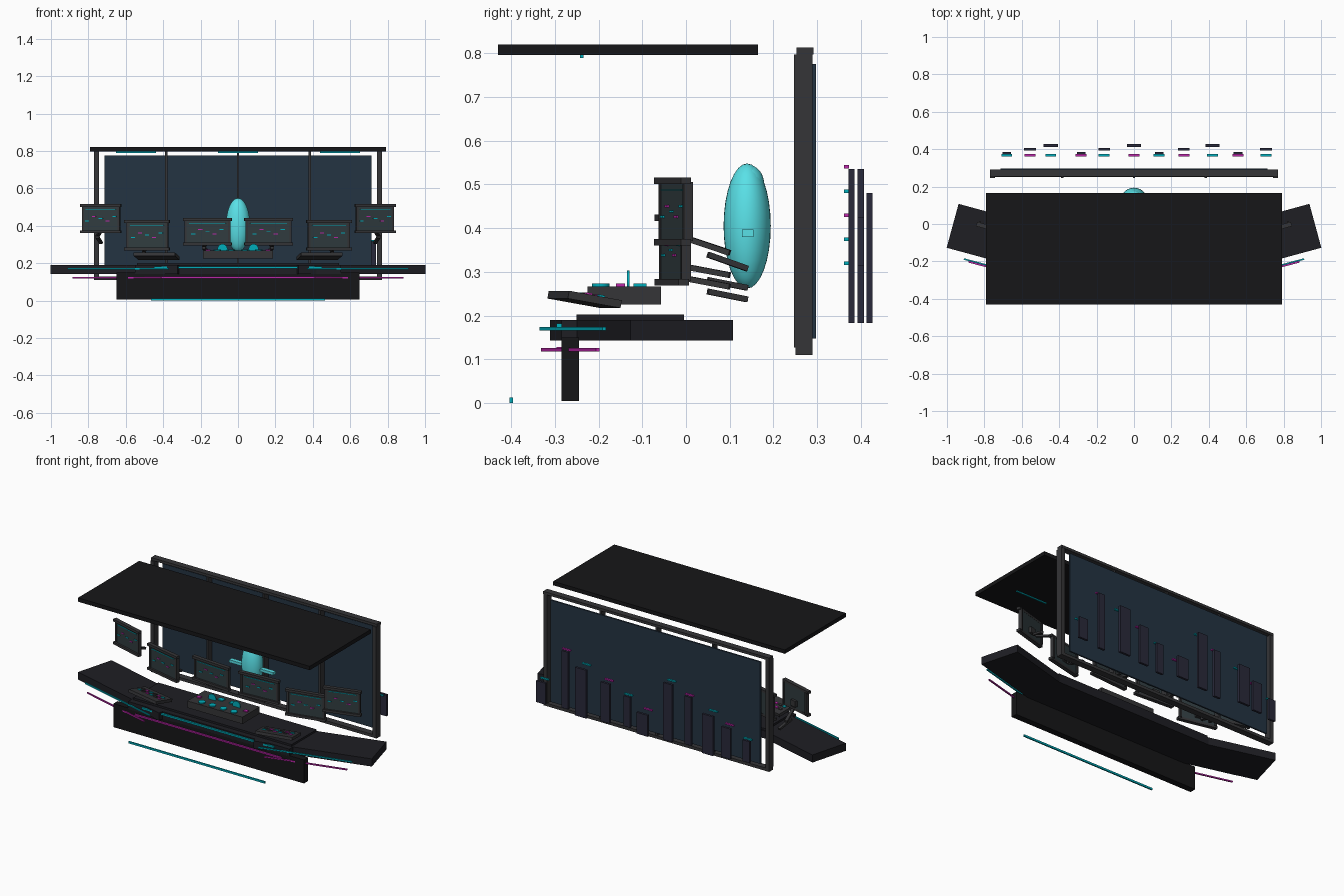
import bpy, math
from mathutils import Matrix, Vector, Euler

if "Cube" in bpy.data.objects:
    bpy.data.objects.remove(bpy.data.objects["Cube"])


def material(name, rgb):
    m = bpy.data.materials.new(name)
    m.diffuse_color = (*rgb, 1)
    m.use_nodes = True
    m.node_tree.nodes["Principled BSDF"].inputs["Base Color"].default_value = m.diffuse_color
    return m


BLACK = material("black", (0.008, 0.008, 0.009))
DESK = material("desk_dark", (0.013, 0.013, 0.017))
METAL = material("dark_metal", (0.035, 0.035, 0.038))
GLASS = material("night_glass", (0.017, 0.033, 0.055))
TOWER = material("tower", (0.022, 0.022, 0.042))
CYAN = material("cyan_glow", (0.0, 0.42, 0.5))
PINK = material("magenta_glow", (0.5, 0.02, 0.4))
HOLO = material("hologram", (0.1, 0.75, 0.8))
SCREEN = material("screen", (0.03, 0.045, 0.05))
IDENT = Matrix.Identity(4)


def finish(name, mat, matrix):
    o = bpy.context.object
    o.name = name
    o.data.transform(matrix)
    o.data.materials.append(mat)
    return o


def box(name, size, loc, mat, base=IDENT, rot=(0, 0, 0)):
    bpy.ops.mesh.primitive_cube_add(size=1)
    m = base @ Matrix.Translation(loc) @ Euler(rot).to_matrix().to_4x4()
    return finish(name, mat, m @ Matrix.Diagonal((*size, 1)))


def span(name, x, y, z, mat):
    """Box given by its limits on each axis."""
    lims = (x, y, z)
    return box(name, [b - a for a, b in lims], [(a + b) / 2 for a, b in lims], mat)


def disc(name, r, h, loc, mat, rot=(0, 0, 0), base=IDENT):
    bpy.ops.mesh.primitive_cylinder_add(radius=r, depth=h, vertices=24)
    finish(name, mat, base @ Matrix.Translation(loc) @ Euler(rot).to_matrix().to_4x4())
    bpy.ops.object.shade_smooth_by_angle()


def ellipsoid(name, radii, loc, mat):
    bpy.ops.mesh.primitive_uv_sphere_add(radius=1, segments=32, ring_count=16)
    finish(name, mat, Matrix.Translation(loc) @ Matrix.Diagonal((*radii, 1)))
    bpy.ops.object.shade_smooth()


def bar(name, a, b, w, t, mat):
    """Square bar between two points."""
    a, b = Vector(a), Vector(b)
    d = b - a
    m = Matrix.Translation((a + b) / 2) @ d.to_track_quat('Y', 'Z').to_matrix().to_4x4()
    box(name, (w, d.length, t), (0, 0, 0), mat, m)


def place(loc, z_deg, x_deg=0):
    return (Matrix.Translation(loc) @ Matrix.Rotation(math.radians(z_deg), 4, 'Z')
            @ Matrix.Rotation(math.radians(x_deg), 4, 'X'))


# Ceiling canopy with light strips
span("canopy", (-.79, .79), (-.43, .165), (.796, .82), BLACK)
for x in (-.545, 0, .545):
    box("ceiling_light", (.215, .008, .007), (x, -.239, .793), CYAN)

# Window frame, mullions and glass
span("window_top_rail", (-.77, .77), (.253, .292), (.797, .813), METAL)
span("window_bottom_rail", (-.77, .77), (.25, .29), (.11, .128), METAL)
for s in (-1, 1):
    box("window_post", (.025, .043, .67), (s * .757, .2685, .462), METAL)
for x in (-.383, 0, .383):
    box("window_mullion", (.012, .04, .67), (x, .267, .462), METAL)
span("window_glass", (-.715, .715), (.288, .298), (.148, .776), GLASS)

# Skyline towers with roof signs
xs = (-.68, -.556, -.445, -.283, -.16, 0, .134, .267, .42, .556, .706)
for i, x in enumerate(xs):
    h = .132 + .055 * (i % 5)
    y = (.379, .4, .42)[i % 3]
    w = (.046, .062, .076)[i % 3]
    box("tower", (w, .014, h), (x, y, .183 + h / 2), TOWER)
    box("tower_sign", (.058, .012, .008), (x, .367, .188 + h), PINK if i % 2 else CYAN)

# Desk: centre slab, raised top, front panel and floor light
span("desk_centre", (-.55, .55), (-.285, 0), (.143, .19), DESK)
span("desk_raised_top", (-.54, .54), (-.25, -.005), (.188, .202), DESK)
span("desk_front_panel", (-.65, .65), (-.285, -.245), (.005, .15), BLACK)
span("desk_light", (-.45, .45), (-.296, -.284), (.172, .182), CYAN)
span("desk_lower_light", (-.5, .5), (-.296, -.284), (.119, .128), PINK)
span("floor_light", (-.465, .465), (-.404, -.396), (0, .012), CYAN)

for s in (-1, 1):
    # Angled desk wing with two edge lights
    wing = place((s * .63, -.102, .1665), s * 15.2)
    box("desk_wing", (.704, .243, .047), (0, 0, 0), DESK, wing)
    bar("wing_light", (s * .91, -.187, .17), (s * .37, -.331, .17), .008, .008, CYAN)
    bar("wing_lower_light", (s * .885, -.202, .122), (s * .41, -.328, .122), .008, .008, PINK)

    # Tilted keyboard console
    pad = place((s * .435, -.232, .237), s * 12, -10)
    box("keyboard", (.225, .125, .018), (0, 0, 0), METAL, pad)
    for r in range(2):
        for c in range(6):
            box("key", (.02, .014, .005), ((c - 2.5) * .032, -.01 + r * .03, .011),
                (CYAN, METAL, PINK)[(c + r) % 3], pad)

# Central control console
span("control_console", (-.188, .188), (-.225, -.057), (.225, .267), METAL)
for x in (-.11, -.037, .037, .11):
    disc("console_dial", .02, .006, (x, -.195, .27), CYAN)
for s in (-1, 1):
    disc("console_gauge", .026, .005, (s * .083, -.132, .277), CYAN, (math.pi / 2, 0, 0))
    box("console_pad", (.035, .03, .006), (s * .04, -.105, .27), CYAN)
    box("console_button", (.025, .02, .006), (s * .16, -.15, .27), PINK)

# Monitors: screen, rails, side rims, readouts and jointed arms
for s in (-1, 1):
    for x, y, z, w, h, a in ((.163, -.02, .368, .262, .145, 4),
                             (.485, -.028, .35, .245, .162, 13),
                             (.732, -.026, .438, .225, .155, 16)):
        m = place((s * x, y, z), s * a)
        box("monitor_screen", (w - .02, .012, h - .02), (0, 0, 0), SCREEN, m)
        for k in (-1, 1):
            box("monitor_rail", (w, .024, .015), (0, -.005, k * (h / 2 - .0075)), METAL, m)
            box("monitor_rim", (.012, .022, h - .02), (k * (w / 2 - .014), .003, 0), METAL, m)
        box("monitor_top_light", (w * .75, .004, .003), (0, -.008, h / 2 - .028), CYAN, m)
        for k in range(5):
            box("readout", (.022, .004, .005),
                ((k - 2) * .038, -.008, (k * 2 % 3 - 1) * .012), PINK if k % 2 else CYAN, m)
        box("monitor_mount", (.04, .016, .036), (0, .014, -.03), METAL, m)
        zb, drop = z - h / 2 + .01, .032 if a > 14 else .018
        bar("monitor_arm", (s * x, .005, zb + .005), (s * (x + .02), .1, zb + .005 - drop),
            .018, .013, METAL)
        bar("monitor_arm_lower", (s * (x + .02), .05, zb - .015 - drop / 2),
            (s * x, .14, zb - .015 - drop * 1.5), .018, .013, METAL)

# Hologram figure
ellipsoid("figure_body", (.064, .054, .143), (0, .14, .405), HOLO)
ellipsoid("figure_head", (.039, .037, .045), (0, .142, .5), HOLO)
box("figure_arms", (.3, .026, .017), (0, .141, .388), HOLO)
